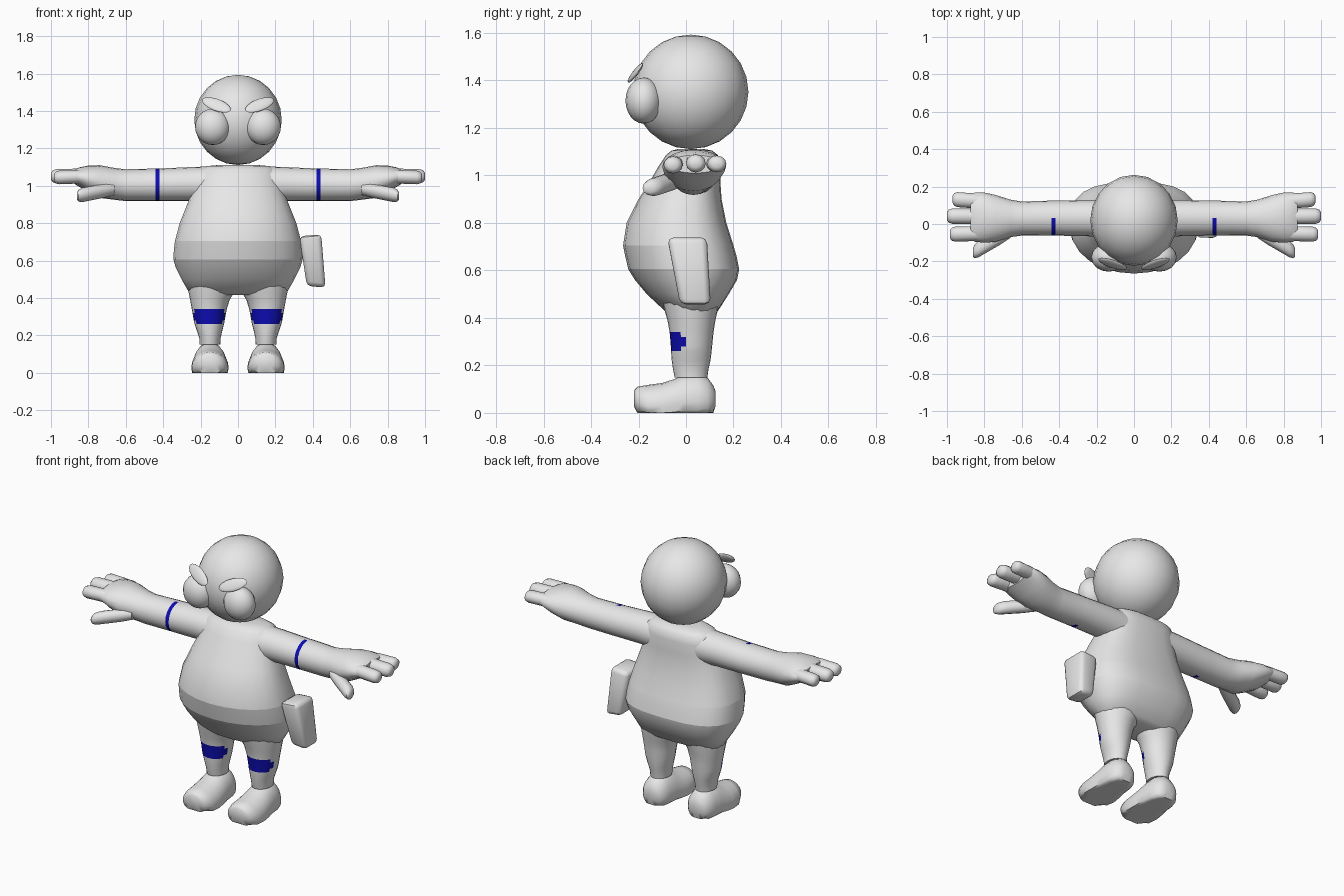
import bpy, bmesh, math
from mathutils import Matrix, Euler, Vector


def material(name, rgb):
    m = bpy.data.materials.new(name)
    m.diffuse_color = (*rgb, 1)
    return m


GREY = material("light_grey", (0.8, 0.8, 0.8))
BLUE = material("deep_blue", (0.004, 0.004, 0.45))


def finish(name, bm, mirror=False, paint=None, angle=50):
    """Turn a bmesh into a smooth object, optionally mirrored in x and painted by rule."""
    bmesh.ops.recalc_face_normals(bm, faces=bm.faces[:])
    if paint:
        for f in bm.faces:
            f.material_index = int(paint(f.calc_center_median()))
    me = bpy.data.meshes.new(name)
    bm.to_mesh(me)
    bm.free()
    me.materials.append(GREY)
    if paint:
        me.materials.append(BLUE)
    ob = bpy.data.objects.new(name, me)
    bpy.context.collection.objects.link(ob)
    bpy.ops.object.select_all(action='DESELECT')
    ob.select_set(True)
    bpy.context.view_layer.objects.active = ob
    bpy.ops.object.shade_smooth_by_angle(angle=math.radians(angle))
    if mirror:
        ob.modifiers.new("mirror", 'MIRROR').use_mirror_merge = False
    return ob


def loft(name, axis, rings, n=16, back=1.0, floor=False, caps=(True, True), **kw):
    """Rings are (position on axis, min a, max a, min b, max b) of the cross-section."""
    bm = bmesh.new()
    loops = []
    for t, a0, a1, b0, b1 in rings:
        loop = []
        for i in range(n):
            w = 2 * math.pi * i / n
            c, s = math.cos(w), math.sin(w)
            e = back if s > 0 else 1.0
            c = math.copysign(abs(c) ** e, c)
            s = math.copysign(abs(s) ** e, s)
            a = (a0 + a1) / 2 + (a1 - a0) / 2 * c
            b = (b0 + b1) / 2 + (b1 - b0) / 2 * s
            if floor:
                b = max(b, 0)
            p = {'x': (t, a, b), 'y': (a, t, b), 'z': (a, b, t)}[axis]
            loop.append(bm.verts.new(p))
        loops.append(loop)
    for l0, l1 in zip(loops, loops[1:]):
        for i in range(n):
            j = (i + 1) % n
            bm.faces.new((l0[i], l0[j], l1[j], l1[i]))
    if caps[0]:
        bm.faces.new(loops[0])
    if caps[1]:
        bm.faces.new(loops[-1])
    return finish(name, bm, **kw)


def ball(name, loc, size, rot=(0, 0, 0), seg=20, rows=12, **kw):
    bm = bmesh.new()
    mat = Matrix.LocRotScale(Vector(loc), Euler(rot), Vector(size))
    bmesh.ops.create_uvsphere(bm, u_segments=seg, v_segments=rows, radius=1, matrix=mat)
    return finish(name, bm, **kw)


# Head, bulging eyes and slanted brows
ball("head", (0, 0.02, 1.352), (0.234, 0.243, 0.241))
ball("eye", (0.135, -0.178, 1.315), (0.094, 0.077, 0.097), seg=16, mirror=True)
ball("brow", (0.115, -0.213, 1.432), (0.086, 0.011, 0.036), (-0.6, -0.36, 0.35),
     seg=16, rows=8, mirror=True)

# Torso in three bands: shirt, belt and hips
body = dict(n=24, back=0.72)
loft("shirt", 'z', [
    (0.705, -0.337, 0.337, -0.265, 0.2),
    (0.80, -0.312, 0.312, -0.25, 0.17),
    (0.90, -0.272, 0.272, -0.2, 0.15),
    (0.97, -0.245, 0.245, -0.155, 0.145),
    (1.04, -0.225, 0.225, -0.115, 0.145),
    (1.085, -0.21, 0.21, -0.085, 0.135),
    (1.105, -0.17, 0.17, -0.06, 0.11),
    (1.112, -0.09, 0.09, -0.03, 0.07)], caps=(False, True), **body)
loft("belt", 'z', [
    (0.605, -0.345, 0.345, -0.243, 0.224),
    (0.66, -0.343, 0.343, -0.256, 0.213),
    (0.705, -0.337, 0.337, -0.265, 0.2)], caps=(False, False), **body)
loft("hips", 'z', [
    (0.415, -0.2, 0.2, -0.05, 0.1),
    (0.43, -0.262, 0.262, -0.09, 0.135),
    (0.50, -0.302, 0.302, -0.165, 0.18),
    (0.56, -0.332, 0.332, -0.215, 0.215),
    (0.605, -0.345, 0.345, -0.243, 0.224)], caps=(True, False), **body)


# Legs with a blue knee patch on the front
def knee(c):
    if not 0.26 < c.z < 0.34:
        return False
    return c.y < (0.005 if 0.28 < c.z < 0.32 else -0.02)


loft("leg", 'z', [
    (0.15, 0.095, 0.205, -0.048, 0.09),
    (0.185, 0.093, 0.207, -0.055, 0.095),
    (0.22, 0.085, 0.218, -0.06, 0.103),
    (0.26, 0.075, 0.232, -0.063, 0.108),
    (0.28, 0.071, 0.237, -0.064, 0.11),
    (0.32, 0.064, 0.243, -0.067, 0.114),
    (0.34, 0.06, 0.247, -0.069, 0.116),
    (0.39, 0.045, 0.256, -0.078, 0.124),
    (0.43, 0.02, 0.264, -0.09, 0.133),
    (0.48, 0.0, 0.27, -0.1, 0.14)], n=24, mirror=True, paint=knee)

# Shoes, flattened at the sole
loft("shoe", 'y', [
    (-0.218, 0.105, 0.195, 0.025, 0.095),
    (-0.205, 0.075, 0.225, -0.015, 0.11),
    (-0.16, 0.054, 0.246, -0.06, 0.118),
    (-0.10, 0.05, 0.25, -0.07, 0.126),
    (-0.05, 0.055, 0.245, -0.07, 0.142),
    (-0.01, 0.06, 0.24, -0.07, 0.16),
    (0.05, 0.065, 0.235, -0.07, 0.165),
    (0.09, 0.075, 0.225, -0.05, 0.15),
    (0.115, 0.095, 0.205, -0.01, 0.115),
    (0.125, 0.12, 0.18, 0.03, 0.09)], n=20, floor=True, mirror=True)

# Arms flowing into the palms, with a blue stripe on the front half
loft("arm", 'x', [
    (0.10, -0.075, 0.13, 0.905, 1.105),
    (0.25, -0.065, 0.128, 0.918, 1.1),
    (0.42, -0.062, 0.125, 0.918, 1.092),
    (0.442, -0.062, 0.125, 0.918, 1.092),
    (0.60, -0.062, 0.12, 0.918, 1.088),
    (0.66, -0.07, 0.13, 0.925, 1.095),
    (0.74, -0.095, 0.155, 0.935, 1.11),
    (0.80, -0.1, 0.168, 0.965, 1.108),
    (0.85, -0.095, 0.168, 0.995, 1.098),
    (0.875, -0.08, 0.155, 1.01, 1.085)], n=20, mirror=True,
    paint=lambda c: 0.42 < c.x < 0.442 and c.y < 0.033)


# Three fingers and a thumb on each hand
def digit(name, start, end, ry, rz):
    rings = []
    for f, k in ((0, 0.85), (0.3, 0.95), (0.6, 0.95), (0.85, 0.95), (0.95, 0.8), (1, 0.45)):
        p = Vector(start).lerp(Vector(end), f)
        rings.append((p.x, p.y - ry * k, p.y + ry * k, p.z - rz * k, p.z + rz * k))
    loft(name, 'x', rings, n=12, mirror=True)


digit("index_finger", (0.80, -0.05, 1.05), (0.985, -0.055, 1.043), 0.042, 0.038)
digit("middle_finger", (0.80, 0.04, 1.055), (1.0, 0.042, 1.05), 0.044, 0.04)
digit("outer_finger", (0.80, 0.12, 1.05), (0.97, 0.132, 1.048), 0.042, 0.037)
digit("thumb", (0.66, -0.035, 0.985), (0.862, -0.152, 0.945), 0.046, 0.04)

# Hip pouch: a tapered, tilted box with bevelled edges
bm = bmesh.new()
bmesh.ops.create_cube(bm, size=1)
for v in bm.verts:
    right, rear, top = v.co.x > 0, v.co.y > 0, v.co.z > 0
    v.co.x = (0.445 if right else 0.328) if top else (0.468 if right else 0.368)
    v.co.y = (0.088 if rear else -0.078) if top else (0.104 if rear else -0.025)
    v.co.z = (0.74 if top else 0.465) - (0.01 if top != right else 0)
bmesh.ops.bevel(bm, geom=bm.edges[:], offset=0.024, segments=2, profile=0.5, affect='EDGES')
finish("hip_pouch", bm)
